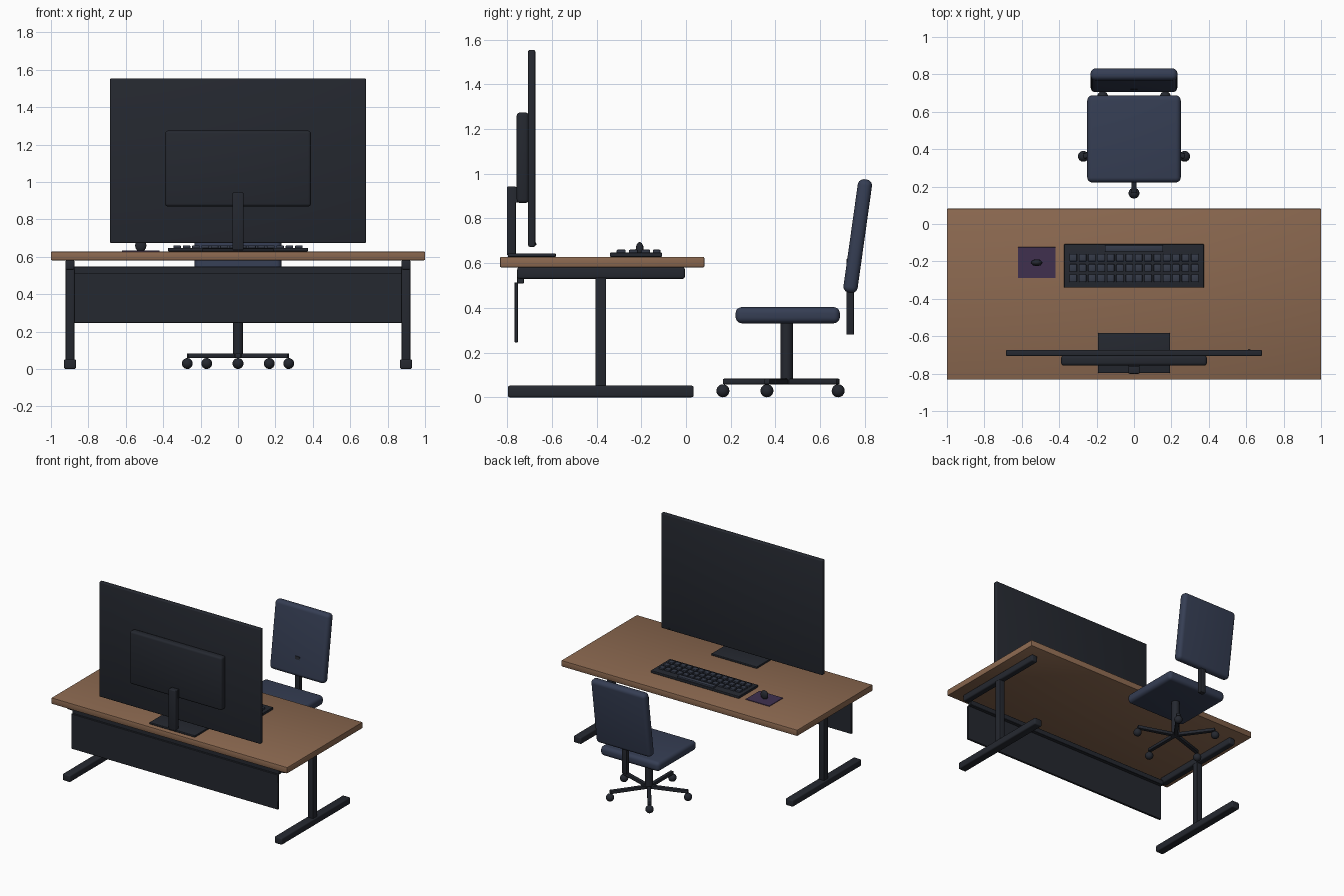
import bpy, bmesh
from math import radians, sin, cos, tau
from mathutils import Matrix

if "Cube" in bpy.data.objects:
    bpy.data.objects.remove(bpy.data.objects["Cube"])


def material(name, r, g, b):
    m = bpy.data.materials.new(name)
    m.diffuse_color = (r, g, b, 1)
    m.use_nodes = True
    m.node_tree.nodes["Principled BSDF"].inputs["Base Color"].default_value = m.diffuse_color
    return m


WOOD = material("wood", 0.26, 0.14, 0.08)
DARK = material("dark_metal", 0.018, 0.021, 0.029)
FABRIC = material("blue_fabric", 0.036, 0.048, 0.088)
KEYS = material("key_plastic", 0.034, 0.042, 0.065)
PAD = material("purple_pad", 0.05, 0.03, 0.078)


def finish(obj, name, mat):
    obj.name = obj.data.name = name
    obj.data.materials.append(mat)
    return obj


def box(name, x, y, z, mat, bevel=0.0, seg=3):
    """Box from (min, max) ranges with optional rounded edges."""
    size = [b - a for a, b in (x, y, z)]
    bm = bmesh.new()
    bmesh.ops.create_cube(bm, size=1, matrix=Matrix.Diagonal((*size, 1)))
    obj = bpy.data.objects.new(name, bpy.data.meshes.new(name))
    bm.to_mesh(obj.data)
    bm.free()
    obj.location = [(a + b) / 2 for a, b in (x, y, z)]
    bpy.context.collection.objects.link(obj)
    if bevel:
        mod = obj.modifiers.new("Rounded edges", "BEVEL")
        mod.width, mod.segments = bevel, seg
        bpy.context.view_layer.objects.active = obj
        bpy.ops.object.select_all(action="DESELECT")
        obj.select_set(True)
        bpy.ops.object.modifier_apply(modifier=mod.name)
        bpy.ops.object.shade_smooth_by_angle(angle=radians(40))
    return finish(obj, name, mat)


def ball(name, loc, radii, mat):
    bpy.ops.mesh.primitive_uv_sphere_add(segments=24, ring_count=12, radius=1, location=loc)
    obj = bpy.context.object
    obj.scale = radii
    bpy.ops.object.shade_smooth()
    return finish(obj, name, mat)


# Desk
box("desktop", (-1, 1), (-0.832, 0.082), (0.581, 0.628), WOOD, 0.005, 2)
for side, s in (("left", -1), ("right", 1)):
    c = 0.898 * s
    box(side + "_foot", (c - 0.032, c + 0.032), (-0.797, 0.034), (0, 0.052), DARK, 0.009)
    box(side + "_leg", (c - 0.023, c + 0.023), (-0.405, -0.357), (0.045, 0.54), DARK, 0.005)
    box(side + "_top_rail", (c - 0.025, c + 0.025), (-0.755, -0.005), (0.53, 0.581), DARK, 0.01)
box("modesty_panel", (-0.876, 0.876), (-0.767, -0.751), (0.246, 0.514), DARK, 0.002, 1)
box("panel_rail", (-0.876, 0.876), (-0.755, -0.725), (0.51, 0.548), DARK, 0.002, 1)

# Monitor
box("screen", (-0.684, 0.684), (-0.706, -0.674), (0.673, 1.553), DARK, 0.007)
box("monitor_rear_housing", (-0.39, 0.39), (-0.757, -0.703), (0.869, 1.274), DARK, 0.015)
box("stand_neck", (-0.03, 0.03), (-0.801, -0.761), (0.635, 0.943), DARK, 0.006)
box("stand_bracket", (-0.03, 0.03), (-0.766, -0.75), (0.872, 0.94), DARK)
box("stand_base", (-0.193, 0.193), (-0.797, -0.582), (0.628, 0.643), DARK, 0.004)
ball("power_light", (0.615, -0.674, 0.685), (0.007, 0.005, 0.007), DARK)

# Keyboard: one key repeated over a 14 x 3 grid, plus the space bar
box("keyboard_base", (-0.374, 0.374), (-0.34, -0.107), (0.628, 0.647), DARK, 0.004)
key = box("keys", (-0.345, -0.305), (-0.31, -0.27), (0.644, 0.66), KEYS, 0.004, 2)
for label, count, step in (("Columns", 14, (0.05, 0, 0)), ("Rows", 3, (0, 0.055, 0))):
    arr = key.modifiers.new(label, "ARRAY")
    arr.count = count
    arr.use_relative_offset = False
    arr.use_constant_offset = True
    arr.constant_offset_displace = step
box("space_bar", (-0.155, 0.155), (-0.148, -0.114), (0.644, 0.66), KEYS, 0.004, 2)

# Mouse and its pad
box("mouse_pad", (-0.62, -0.419), (-0.29, -0.124), (0.628, 0.633), PAD, 0.001, 1)
ball("mouse", (-0.52, -0.207, 0.66), (0.03, 0.018, 0.034), DARK)

# Chair
CY = 0.45
box("seat", (-0.25, 0.25), (0.222, 0.688), (0.331, 0.403), FABRIC, 0.027, 5)
back = box("backrest", (-0.232, 0.232), (0.736, 0.8), (0.465, 0.977), FABRIC, 0.027, 5)
back.rotation_euler.x = -radians(8)
box("backrest_post", (-0.02, 0.02), (0.718, 0.751), (0.28, 0.62), DARK, 0.003, 2)
bpy.ops.mesh.primitive_cylinder_add(vertices=32, radius=0.028, depth=0.275, location=(0, CY, 0.1975))
finish(bpy.context.object, "seat_column", DARK)
bpy.ops.object.shade_smooth_by_angle()

# Five-star base with ball casters
R = 0.285
for i in range(5):
    a = -tau / 4 + i * tau / 5
    dx, dy = cos(a), sin(a)
    spoke = box(f"base_spoke_{i + 1}", (-R / 2, R / 2), (-0.014, 0.014), (0.058, 0.083), DARK, 0.005, 2)
    spoke.location = (dx * R / 2, CY + dy * R / 2, 0.0705)
    spoke.rotation_euler.z = a
    ball(f"caster_{i + 1}", (dx * R, CY + dy * R, 0.029), (0.029,) * 3, DARK)
